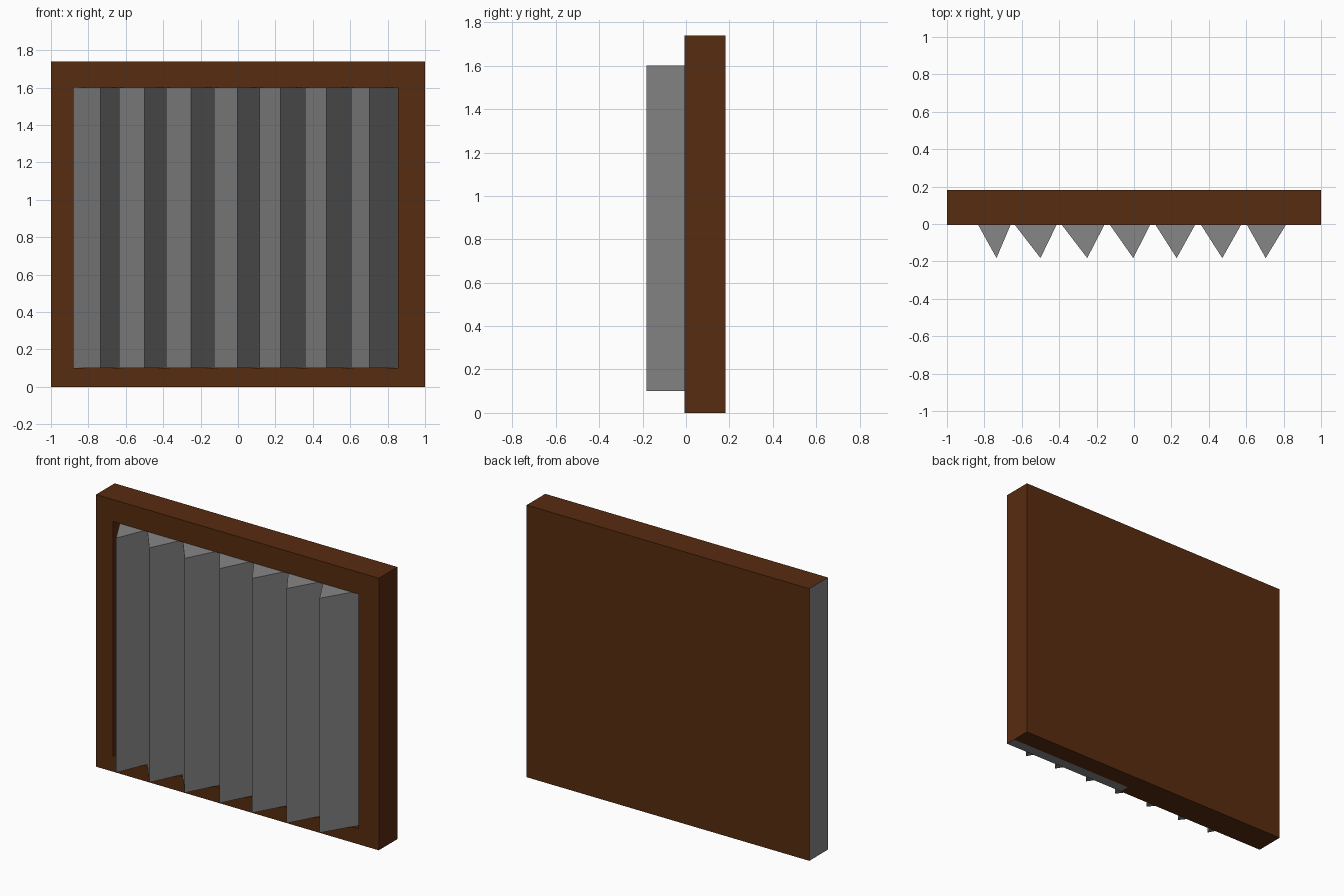
import bpy, bmesh
from mathutils import Vector

if "Cube" in bpy.data.objects:
    bpy.data.objects.remove(bpy.data.objects["Cube"])


def material(name, rgb):
    m = bpy.data.materials.new(name)
    m.diffuse_color = (*rgb, 1.0)
    m.use_nodes = True
    m.node_tree.nodes["Principled BSDF"].inputs["Base Color"].default_value = m.diffuse_color
    return m


brown = material("brown wood", (0.097, 0.025, 0.005))
gray = material("gray pleats", (0.24, 0.24, 0.24))


def finish(bm, name, mats):
    me = bpy.data.meshes.new(name)
    bm.to_mesh(me)
    bm.free()
    ob = bpy.data.objects.new(name, me)
    bpy.context.collection.objects.link(ob)
    for m in mats:
        me.materials.append(m)
    return ob


FRONT, BACK, TOP = -0.006, 0.182, 1.74
LEFT, RIGHT, LOW, HIGH = -0.88, 0.855, 0.10, 1.60

# Frame: box with an off-centre recess sunk into the front
bm = bmesh.new()
bmesh.ops.create_cube(bm, size=1)
for v in bm.verts:
    v.co = (v.co.x * 2, FRONT if v.co.y < 0 else BACK, 0 if v.co.z < 0 else TOP)
bm.normal_update()
front = next(f for f in bm.faces if f.normal.y < -0.9)
bmesh.ops.inset_individual(bm, faces=[front], thickness=0.1)
for v in front.verts:
    v.co = (LEFT if v.co.x < 0 else RIGHT, FRONT, LOW if v.co.z < TOP / 2 else HIGH)
floor = bmesh.ops.extrude_discrete_faces(bm, faces=[front])["faces"][0]
for v in floor.verts:
    v.co.y = 0.095

# Split the underside so part of it can be gray
for co, no in (((0.1, 0, 0), (1, 0, 0)), ((0, 0.06, 0), (0, 1, 0))):
    bm.normal_update()
    under = [f for f in bm.faces if f.normal.z < -0.9 and f.calc_center_median().z < 0.01]
    geom = set(under)
    for f in under:
        geom.update(f.edges)
        geom.update(f.verts)
    bmesh.ops.bisect_plane(bm, geom=list(geom), plane_co=Vector(co), plane_no=Vector(no))
bm.normal_update()
for f in bm.faces:
    c = f.calc_center_median()
    left_side = c.x < -0.99
    under_strip = c.z < 0.01 and c.x > 0.1 and c.y < 0.06
    f.material_index = 1 if left_side or under_strip else 0
finish(bm, "frame", [brown, gray])

# Pleats: zigzag profile with slightly irregular spacing, extruded upward
tips = [-0.735, -0.50, -0.25, -0.004, 0.228, 0.472, 0.704]
starts = [-0.636, -0.385, -0.128, 0.116, 0.359, 0.605]
ends = [-0.63, -0.38, -0.122, 0.122, 0.366, 0.612, RIGHT]
profile = [(LEFT, 0.085), (LEFT, 0.08)]
for i, tip in enumerate(tips):
    if i:
        profile.append((starts[i - 1], FRONT))
    profile += [(tip, -0.182), (ends[i], 0.066)]
profile.append((RIGHT, 0.085))

bm = bmesh.new()
base = bm.faces.new([bm.verts.new((x, y, LOW)) for x, y in profile])
ext = bmesh.ops.extrude_face_region(bm, geom=[base], use_keep_orig=True)["geom"]
for v in ext:
    if isinstance(v, bmesh.types.BMVert):
        v.co.z = HIGH
bmesh.ops.recalc_face_normals(bm, faces=bm.faces)
finish(bm, "pleats", [gray])
